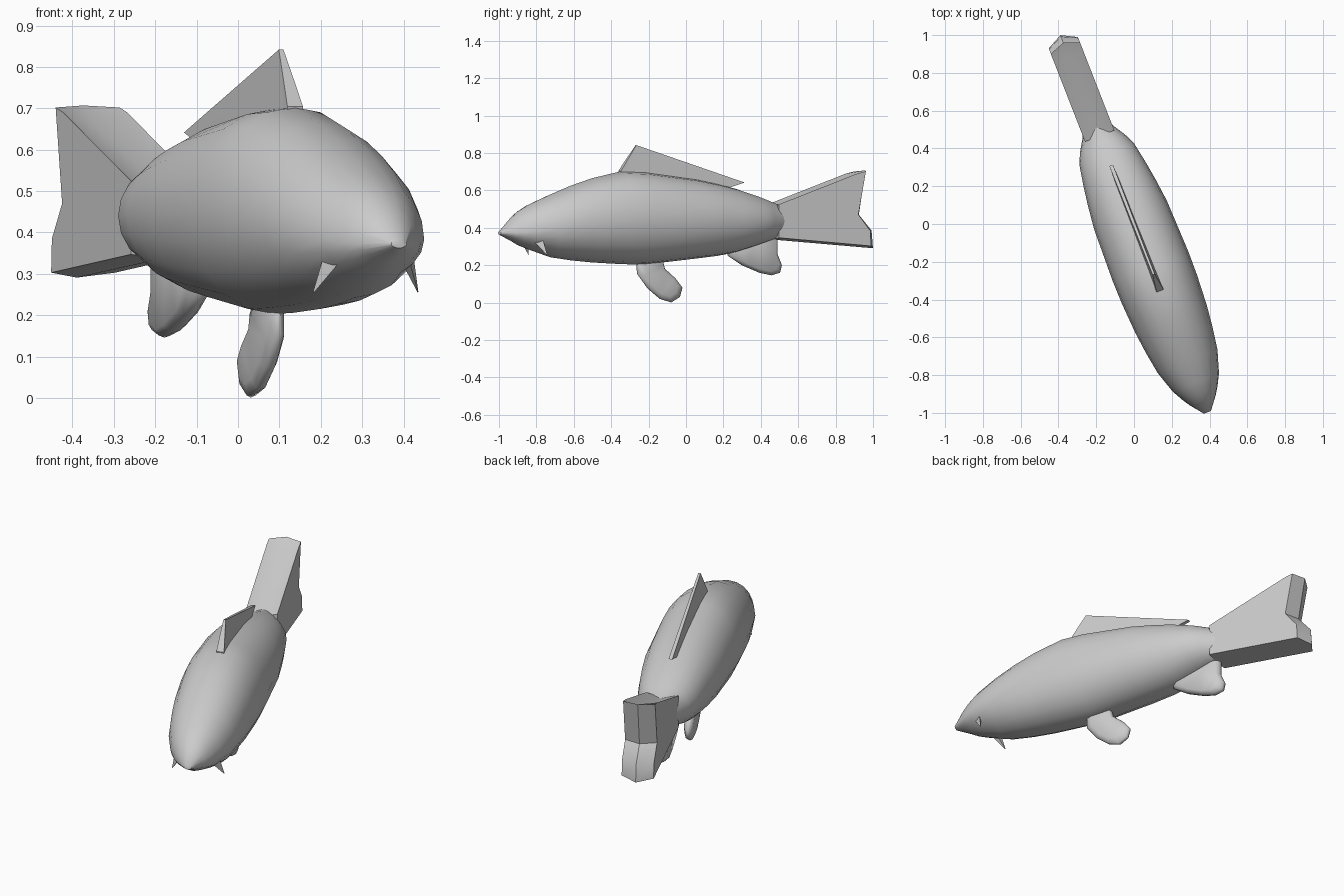
import bpy, bmesh, math

if "Cube" in bpy.data.objects:
    bpy.data.objects.remove(bpy.data.objects["Cube"])

YAW = math.atan(0.39)      # the whole fish is turned about z


def skin(name, rings, angle=40):
    """Bridge consecutive rings of (across, along, up) points and cap both ends."""
    bm = bmesh.new()
    loops = [[bm.verts.new(p) for p in ring] for ring in rings]
    n = len(loops[0])
    for a, b in zip(loops, loops[1:]):
        for i in range(n):
            j = (i + 1) % n
            bm.faces.new((a[i], a[j], b[j], b[i]))
    bm.faces.new(loops[0])
    bm.faces.new(loops[-1])
    bmesh.ops.recalc_face_normals(bm, faces=bm.faces)
    bmesh.ops.triangulate(bm, faces=[f for f in bm.faces if len(f.verts) > 4])
    mesh = bpy.data.meshes.new(name)
    bm.to_mesh(mesh)
    bm.free()
    mesh.shade_smooth()
    mesh.set_sharp_from_angle(angle=math.radians(angle))
    ob = bpy.data.objects.new(name, mesh)
    ob.rotation_euler.z = YAW
    bpy.context.collection.objects.link(ob)
    return ob


def paddle(name, pts, t, inset=0.72):
    """Fin with lens-shaped thickness: full outline in the middle, inset sides."""
    cs = sum(p[0] for p in pts) / len(pts)
    cz = sum(p[1] for p in pts) / len(pts)

    def ring(d, k):
        return [(d, cs + (s - cs) * k, cz + (z - cz) * k) for s, z in pts]
    return skin(name, [ring(-t, inset), ring(-t * 0.5, 0.95), ring(0, 1),
                       ring(t * 0.5, 0.95), ring(t, inset)], 60)


# Body: along, top, widest height, bottom, half width, underside pinch
sections = [
    (-1.07, .382, .372, .362, .02, 1.4), (-1.00, .455, .372, .328, .075, 1.4),
    (-.96, .49, .375, .305, .1, 1.3), (-.90, .525, .383, .283, .132, 1.2),
    (-.78, .578, .40, .243, .17, 1.1), (-.66, .626, .42, .226, .189, 1),
    (-.54, .665, .43, .215, .203, 1), (-.37, .703, .445, .206, .213, 1),
    (-.24, .698, .45, .203, .215, 1), (.05, .66, .45, .235, .207, 1),
    (.18, .634, .448, .25, .192, 1), (.28, .61, .445, .268, .177, 1),
    (.40, .572, .44, .305, .155, 1), (.46, .55, .437, .325, .127, 1),
    (.52, .527, .435, .345, .09, 1), (.56, .52, .435, .355, .07, 1)]
SIDES = 20
rings = []
for s, top, mid, bot, hw, pinch in sections:
    ring = []
    for i in range(SIDES):
        a = 2 * math.pi * i / SIDES
        c, sn = math.cos(a), math.sin(a)
        k = pinch if sn < -1e-4 else 0.95
        d = hw * math.copysign(abs(c) ** k, c)
        ring.append((d, s, mid + sn * (top - mid if sn > 0 else mid - bot)))
    rings.append(ring)
skin("body", rings, 50)

# Tail fin: thick forked slab, channel along its top, ridge down its rear edge
side = [(.50, .525), (.95, .69), (1.00, .702), (.957, .47), (1.025, .385),
        (1.03, .303), (.50, .347)]
middle = [(.50, .505), (.95, .66), (1.03, .707), (.992, .47), (1.065, .385),
          (1.073, .291), (.50, .337)]
skin("tail_fin", [[(-.083, s, z) for s, z in side],
                  [(0, s, z) for s, z in middle],
                  [(.083, s, z) for s, z in side]], 35)

# Dorsal fin: along, up, half thickness
dorsal = [(-.37, .62, .024), (-.38, .705, .02), (-.34, .765, .014),
          (-.287, .842, .006), (.333, .642, .01), (.25, .617, .012), (.25, .56, .014)]
skin("dorsal_fin", [[(-t, s, z) for s, z, t in dorsal],
                    [(t, s, z) for s, z, t in dorsal]], 35)

# Belly fin and anal fin
paddle("belly_fin", [(-.285, .24), (-.282, .155), (-.22, .075), (-.15, .02),
                     (-.085, .001), (-.035, .03), (-.02, .08), (-.06, .13),
                     (-.125, .185), (-.14, .24)], .024)
paddle("anal_fin", [(.23, .32), (.24, .25), (.32, .2), (.42, .16), (.49, .146),
                    (.54, .16), (.55, .2), (.525, .26), (.525, .35), (.40, .39)], .03, .8)

# Pair of barbels at the mouth corners
for sgn, label in ((-1, "left"), (1, "right")):
    base = [(sgn * .075, -.93, .355), (sgn * .115, -.87, .35), (sgn * .085, -.875, .325)]
    tip = (sgn * .138, -.848, .25)
    small = [tuple(t + (b - t) * .06 for b, t in zip(p, tip)) for p in base]
    skin(label + "_barbel", [base, small], 30)
